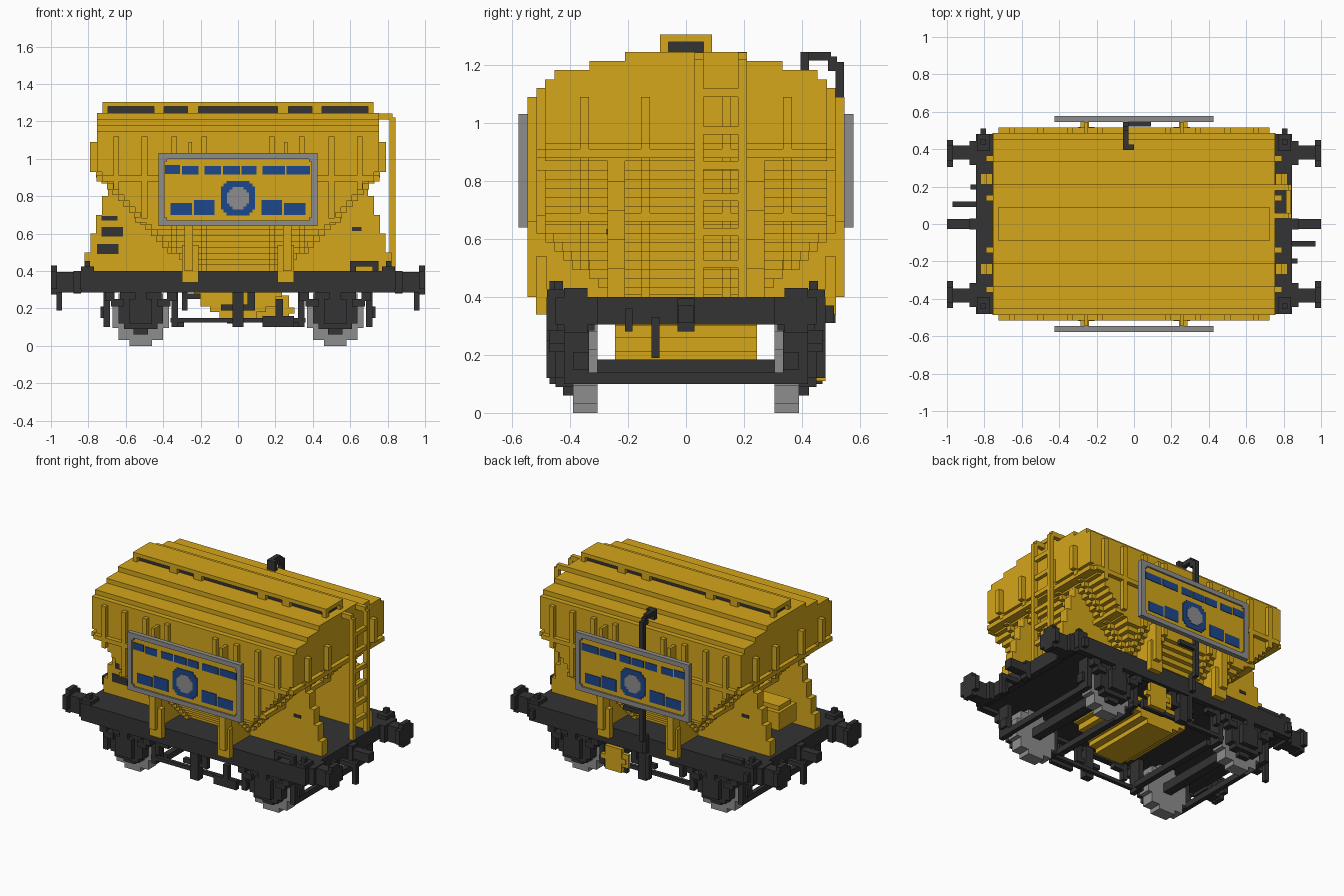
import bpy, bmesh, math
from mathutils import Matrix, Vector

if "Cube" in bpy.data.objects:
    bpy.data.objects.remove(bpy.data.objects["Cube"])


def material(name, rgb):
    m = bpy.data.materials.new(name)
    m.use_nodes = True
    m.diffuse_color = (*rgb, 1)
    m.node_tree.nodes["Principled BSDF"].inputs["Base Color"].default_value = (*rgb, 1)
    return m


YELLOW = material("ochre yellow", (0.66, 0.385, 0.011))
DARK = material("charcoal", (0.033, 0.033, 0.033))
GREY = material("mid grey", (0.27, 0.27, 0.27))
BLUE = material("deep blue", (0.012, 0.063, 0.27))
V = 0.031  # basic block size


def part(name, boxes, mat):
    """One flat-shaded object made of boxes (x0, x1, y0, y1, z0, z1)."""
    bm = bmesh.new()
    for x0, x1, y0, y1, z0, z1 in boxes:
        mid = Vector(((x0 + x1) / 2, (y0 + y1) / 2, (z0 + z1) / 2))
        size = (x1 - x0, y1 - y0, z1 - z0, 1)
        bmesh.ops.create_cube(bm, size=1, matrix=Matrix.Translation(mid) @ Matrix.Diagonal(size))
    me = bpy.data.meshes.new(name)
    bm.to_mesh(me)
    bm.free()
    me.materials.append(mat)
    ob = bpy.data.objects.new(name, me)
    bpy.context.collection.objects.link(ob)
    return ob


def mx(boxes):
    return boxes + [(-b[1], -b[0], *b[2:]) for b in boxes]


def my(boxes):
    return boxes + [(b[0], b[1], -b[3], -b[2], b[4], b[5]) for b in boxes]


def disc(cx, cz, r, y0, y1, rows):
    """Stepped round block with its axis along y."""
    h = 2 * r / rows
    out = []
    for i in range(rows):
        z = -r + i * h
        w = math.sqrt(max(r * r - (abs(z + h / 2) - h * 0.2) ** 2, 0))
        w = max(round(w / V), 1) * V
        out.append((cx - w, cx + w, y0, y1, cz + z, cz + z + h))
    return out


def rosette(cz, r, cut, y0, y1):
    """Octagon-like block with stepped corners."""
    return [(-a, a, y0, y1, cz - b, cz + b)
            for a, b in ((r, r - cut), (r - cut / 2, r - cut / 2), (r - cut, r))]


# Hopper body: straight upper box, then layers that step inwards
def half_x(z):
    return min(0.755, 0.755 - (0.93 - z) * 0.94)


def half_y(z):
    return min(0.487, 0.27 + (z - 0.4) * 1.0)


hopper = [(-0.755, 0.755, -0.487, 0.487, 0.93, 1.12)]
side_ribs, end_ribs, posts = [], [], (0.18, 0.34, 0.5, 0.65)
for i in range(17):
    z = 0.4 + i * 0.0312
    hx, hy = half_x(z), half_y(z)
    hopper.append((-hx, hx, -hy, hy, z, z + 0.0312))
    side_ribs += [(x - 0.015, x + 0.015, hy - 0.03, hy + 0.028, z, z + 0.0312)
                  for x in posts if x < hx]
    end_ribs += [(hx - 0.03, hx + 0.033, y - 0.016, y + 0.016, z, z + 0.0312)
                 for y in (0.14, 0.35) if y < hy]
part("hopper_body", hopper, YELLOW)
side_ribs += [(x - 0.015, x + 0.015, 0.47, 0.515, 0.93, 1.12) for x in posts]
end_ribs += [(0.74, 0.79, y - 0.016, y + 0.016, 0.93, 1.09) for y in (0.14, 0.35)]
part("side_ribs", mx(my(side_ribs)), YELLOW)
part("end_ribs", mx(my(end_ribs)), YELLOW)
part("side_bands", my([(-0.725, 0.725, 0.47, 0.515, 0.88, 0.91)]), YELLOW)
part("end_bands", mx([(0.68, 0.757, -0.487, 0.487, 0.88, 0.91),
                      (0.42, 0.55, -0.487, 0.487, 0.66, 0.69)]), YELLOW)

# Stepped roof
roof = [(0.487, 1.12, 1.15), (0.453, 1.15, 1.182), (0.333, 1.182, 1.213), (0.21, 1.213, 1.245)]
part("roof", [(-0.755, 0.755, -y, y, a, b) for y, a, b in roof], YELLOW)

# Top hatch: lid on spacer blocks, with a dark recessed core
spacers = mx([(0.21, 0.27, -0.09, 0.09, 1.245, 1.28), (0.395, 0.45, -0.09, 0.09, 1.245, 1.28)])
spacers += mx(my([(0.695, 0.725, 0.06, 0.09, 1.245, 1.28)]))
part("roof_hatch", [(-0.725, 0.725, -0.09, 0.09, 1.279, 1.305)] + spacers, YELLOW)
part("hatch_core", [(-0.7, 0.7, -0.062, 0.062, 1.245, 1.28)], DARK)

# Bottom chute below the frame
chute = [(0.27, 0.30, 0.41), (0.235, 0.26, 0.30), (0.2, 0.21, 0.26), (0.15, 0.18, 0.21), (0.1, 0.15, 0.18)]
part("discharge_chute", [(-x, x, -0.245, 0.245, a, b) for x, a, b in chute], YELLOW)

# Stepped end support plates with dark slots
webs = [(half_x(0.4 + i * 0.1) - 0.05, 0.82 - i * V, 0.21, 0.27, 0.4 + i * 0.1, 0.5 + i * 0.1)
        for i in range(5)]
part("end_support_plates", mx(my(webs)), YELLOW)
part("support_slots", [(-0.755, -0.64, -0.274, -0.268, 0.49, 0.545),
                       (-0.73, -0.615, -0.274, -0.268, 0.585, 0.635),
                       (-0.73, -0.645, -0.274, -0.268, 0.67, 0.693),
                       (0.61, 0.66, -0.274, -0.268, 0.615, 0.635),
                       (-0.66, -0.61, 0.268, 0.274, 0.615, 0.635)], DARK)
part("control_box", [(-0.76, -0.5, -0.1, 0.09, 0.49, 0.61), (-0.74, -0.5, -0.07, 0.06, 0.61, 0.64)], YELLOW)

# Ladder on the left-hand end
ladder = [(0.81, 0.842, y, y + 0.03, 0.4, 1.22) for y in (0.03, 0.18)]
ladder += [(0.75, 0.825, y, y + 0.03, 1.21, 1.243) for y in (0.03, 0.18)]
ladder += [(0.813, 0.839, 0.06, 0.18, z, z + 0.028) for z in (0.5, 0.61, 0.73, 0.84, 0.96, 1.09)]
part("ladder", ladder, YELLOW)

# Sign boards on both sides with their posts and gussets
part("sign_posts", mx(my([(0.24, 0.285, 0.47, 0.546, 0.4, 0.66),
                          (0.21, 0.30, 0.48, 0.518, 0.34, 0.54),
                          (0.245, 0.28, 0.27, 0.49, 0.4, 0.66),
                          (0.245, 0.265, 0.48, 0.546, 0.66, 1.09)])), YELLOW)
part("sign_panels", my([(-0.4, 0.4, 0.545, 0.566, 0.66, 1.01)]), YELLOW)
part("sign_frames", my([(-0.425, 0.425, 0.545, 0.577, z, z + 0.031) for z in (0.64, 1.0)]
                       + mx([(0.394, 0.425, 0.545, 0.577, 0.67, 1.0),
                             (0.38, 0.4, 0.545, 0.577, 0.665, 0.685),
                             (0.38, 0.4, 0.545, 0.577, 0.985, 1.005)])), GREY)
dashes = [(-0.39, -0.31, 0.92), (-0.3, -0.21, 0.915), (-0.18, -0.09, 0.915), (-0.08, 0.01, 0.915),
          (0.02, 0.1, 0.915), (0.13, 0.25, 0.915), (0.26, 0.385, 0.915)]
marks = [(a, b, 0.565, 0.57, z, z + 0.047) for a, b, z in dashes]
marks += mx([(0.125, 0.235, 0.565, 0.57, 0.7, 0.78), (0.245, 0.36, 0.565, 0.57, 0.7, 0.765)])
part("sign_stripes", my(marks), BLUE)
part("sign_rosette", my(rosette(0.79, 0.092, 0.03, 0.565, 0.571)), BLUE)
part("sign_rosette_centre", my(rosette(0.79, 0.06, 0.03, 0.57, 0.575)), GREY)

# Chassis, buffers and couplings
part("chassis_frame", [(-0.82, 0.82, -0.455, 0.455, 0.31, 0.4)]
     + my([(-0.84, 0.84, 0.44, 0.482, 0.285, 0.4)])
     + mx([(0.80, 0.845, -0.482, 0.482, 0.305, 0.4)]), DARK)
part("corner_posts", mx(my([(0.79, 0.82, 0.425, 0.455, 0.4, 0.455),
                            (0.77, 0.84, 0.39, 0.48, 0.4, 0.425)])) +
     mx([(0.79, 0.82, 0.48, 0.51, 0.31, 0.37)]), DARK)
part("buffers", mx(my([(0.84, 0.88, 0.315, 0.445, 0.285, 0.4), (0.88, 0.97, 0.345, 0.42, 0.285, 0.395),
                       (0.968, 1.0, 0.34, 0.42, 0.275, 0.43),
                       (0.968, 1.0, 0.305, 0.45, 0.305, 0.4)])), DARK)
part("couplings", mx([(0.84, 1.0, -0.027, 0.027, 0.31, 0.37),
                      (0.84, 0.88, -0.03, 0.03, 0.28, 0.395)]), DARK)
part("brake_hoses", [(s * 0.905 - 0.065, s * 0.905 + 0.065, -s * 0.105 - 0.014, -s * 0.105 + 0.014, 0.3, 0.33)
                     for s in (-1, 1)]
     + [(s * 0.955 - 0.015, s * 0.955 + 0.015, -s * 0.105 - 0.014, -s * 0.105 + 0.014, 0.19, 0.31)
        for s in (-1, 1)]
     + [(0.84, 0.875, -0.21, -0.185, 0.28, 0.36), (-0.875, -0.84, 0.185, 0.21, 0.28, 0.36)], DARK)
part("deck_handles", [(0.6, 0.75, -0.47, -0.44, 0.425, 0.455), (0.6, 0.63, -0.47, -0.44, 0.4, 0.43),
                      (0.72, 0.75, -0.47, -0.44, 0.4, 0.43),
                      (-0.75, -0.6, 0.44, 0.47, 0.4, 0.43)], DARK)

# Wheels, axles, springs and axle boxes
rows = [(0.06, 0, 0.31), (0.12, 0.03, 0.28), (0.15, 0.095, 0.22)]
part("wheels", mx(my([(0.52 - w, 0.52 + w, 0.305, 0.39, a, b) for w, a, b in rows])), GREY)
part("axles", mx([(0.49, 0.55, -0.31, 0.31, 0.125, 0.185)]), DARK)
boxes = [(0.43, 0.61, 0.39, 0.45, 0.09, 0.25), (0.40, 0.64, 0.39, 0.45, 0.12, 0.22),
         (0.46, 0.58, 0.39, 0.482, 0.12, 0.25), (0.48, 0.56, 0.39, 0.425, 0.06, 0.12),
         (0.49, 0.55, 0.41, 0.482, 0.24, 0.31), (0.41, 0.63, 0.39, 0.45, 0.22, 0.285),
         (0.36, 0.43, 0.41, 0.47, 0.21, 0.25), (0.61, 0.68, 0.41, 0.47, 0.21, 0.25),
         (0.33, 0.38, 0.41, 0.47, 0.24, 0.29), (0.66, 0.71, 0.41, 0.47, 0.24, 0.29)]
part("springs_and_axle_boxes", mx(my(boxes)), DARK)
part("brake_shoes", mx(my([(0.685, 0.72, 0.335, 0.42, 0.1, 0.31), (0.32, 0.355, 0.335, 0.42, 0.1, 0.31),
                           (0.70, 0.735, 0.335, 0.39, 0.15, 0.21)])), DARK)

# Brake rods and levers under the frame
part("cross_rods", mx([(0.29, 0.33, -0.34, 0.34, 0.1, 0.14), (0.69, 0.72, -0.34, 0.34, 0.1, 0.14)]), DARK)
part("tie_rods", my([(-0.36, 0.36, 0.395, 0.42, 0.125, 0.15)]), DARK)
levers = [(-0.03, 0.03, 0.42, 0.47, 0.1, 0.31), (-0.09, 0.09, 0.43, 0.46, 0.19, 0.22),
          (0.05, 0.09, 0.43, 0.46, 0.21, 0.29), (0.13, 0.3, 0.42, 0.448, 0.1, 0.16),
          (0.2, 0.24, 0.42, 0.448, 0.15, 0.25), (-0.3, -0.27, 0.42, 0.46, 0.19, 0.3),
          (-0.28, -0.2, 0.42, 0.46, 0.25, 0.28)]
part("brake_levers", my(levers), DARK)
part("gear_drive", disc(0.21, 0.19, 0.08, 0.45, 0.482, 5) + [(0.1, 0.15, 0.45, 0.475, 0.15, 0.24)], YELLOW)

# Vertical pipe and roof elbow on the rear side
part("rear_pipe", [(-0.06, -0.03, 0.515, 0.545, 0.4, 1.21), (-0.06, 0.09, 0.52, 0.545, 0.58, 0.61),
                   (-0.06, -0.03, 0.49, 0.52, 1.18, 1.23), (-0.06, -0.03, 0.4, 0.5, 1.215, 1.245),
                   (-0.06, 0.0, 0.395, 0.425, 1.18, 1.245),
                   (-0.06, -0.03, 0.48, 0.515, 0.31, 0.43), (-0.06, -0.03, 0.45, 0.482, 0.12, 0.31)], DARK)
